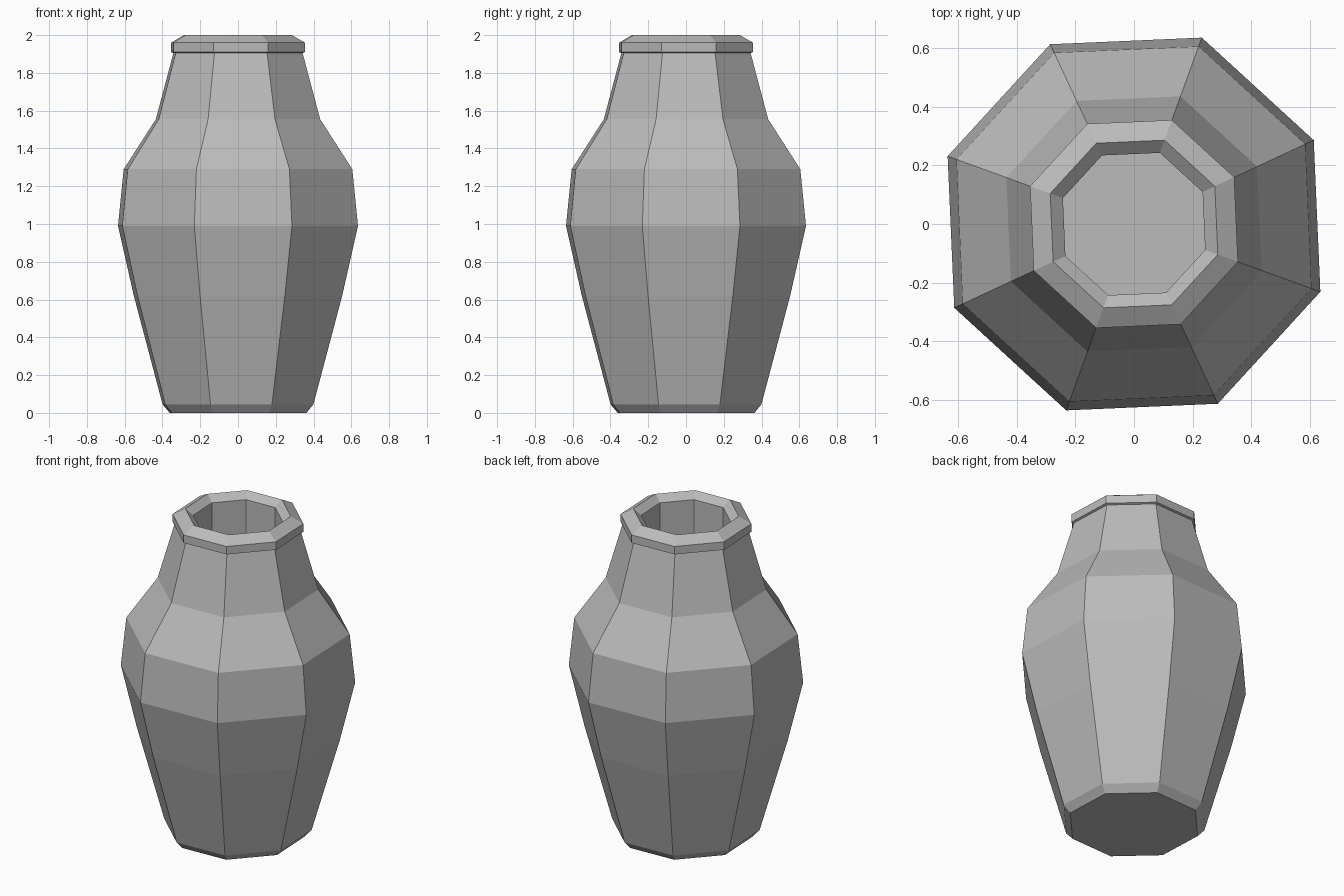
import bpy, bmesh
from math import cos, sin, radians

cube = bpy.data.objects.get("Cube")
if cube:
    bpy.data.objects.remove(cube, do_unlink=True)

SIDES = 8
TURN = radians(25)

# Corner radius and height, from the base up the outside, then down into the mouth
PROFILE = [
    (0.385, 0.0), (0.425, 0.045),                 # chamfered foot
    (0.587, 0.62), (0.676, 0.99), (0.644, 1.29),  # belly
    (0.463, 1.555), (0.364, 1.905),               # shoulder and neck
    (0.377, 1.91), (0.377, 1.96), (0.304, 2.0),   # collar and lip
    (0.258, 1.962), (0.258, 1.5),                 # inner chamfer and well
]

# Plain clay material
clay = bpy.data.materials.new("grey clay")
clay.use_nodes = True
colour = (0.5, 0.5, 0.5, 1)
clay.diffuse_color = colour
clay.node_tree.nodes["Principled BSDF"].inputs["Base Color"].default_value = colour

# Rings of the vase
bm = bmesh.new()
rings = []
for radius, z in PROFILE:
    angles = [TURN + radians(360 / SIDES) * i for i in range(SIDES)]
    rings.append([bm.verts.new((radius * cos(a), radius * sin(a), z)) for a in angles])

# Walls between the rings
for low, high in zip(rings, rings[1:]):
    for i in range(SIDES):
        j = (i + 1) % SIDES
        bm.faces.new((low[i], low[j], high[j], high[i]))

# Underside and floor of the well
bm.faces.new(rings[0][::-1])
bm.faces.new(rings[-1])
bmesh.ops.recalc_face_normals(bm, faces=bm.faces)

mesh = bpy.data.meshes.new("vase")
bm.to_mesh(mesh)
bm.free()
mesh.materials.append(clay)
vase = bpy.data.objects.new("vase", mesh)
bpy.context.collection.objects.link(vase)
